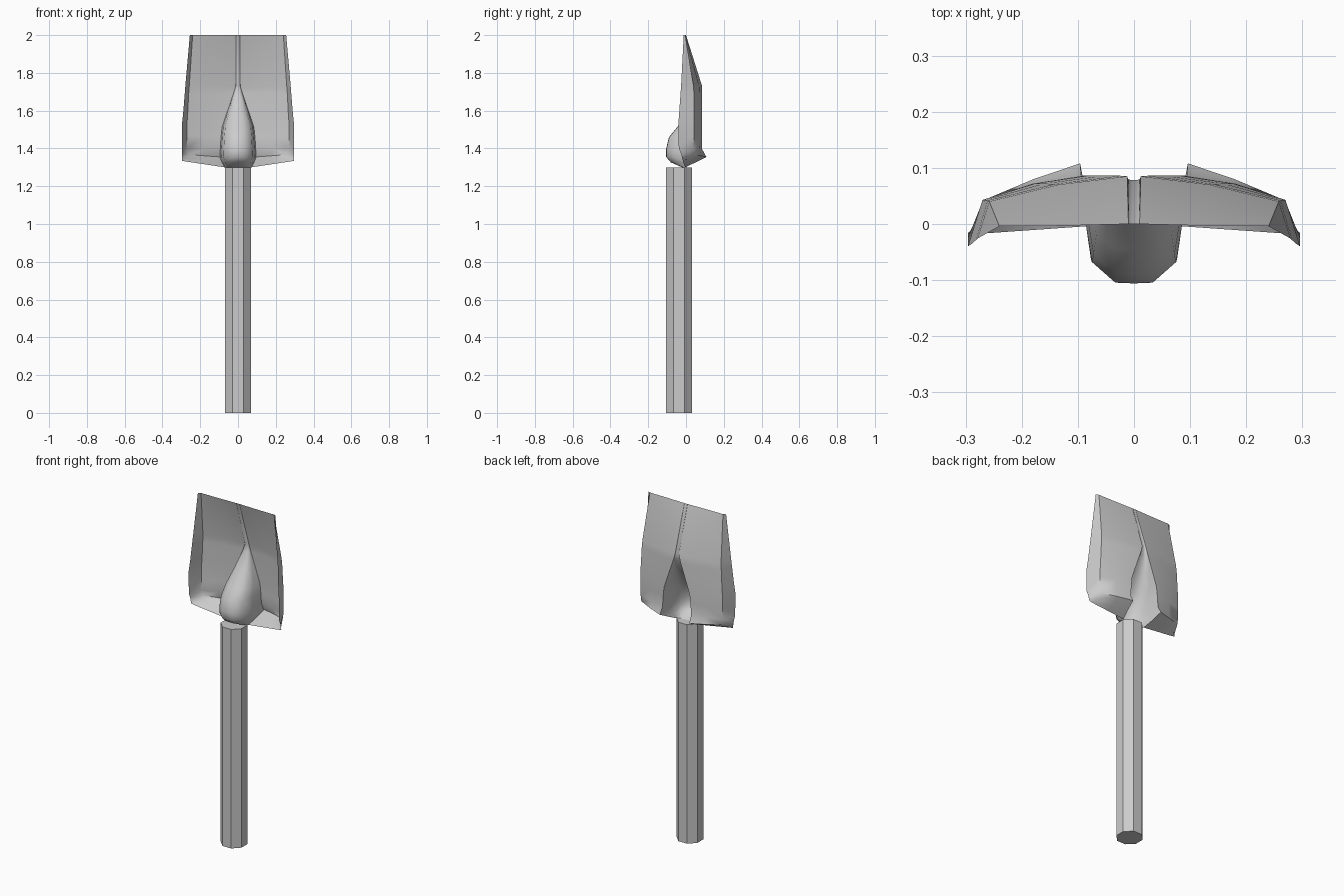
import bpy, bmesh, math


def finish(ob, angle):
    bpy.ops.object.select_all(action='DESELECT')
    ob.select_set(True)
    bpy.context.view_layer.objects.active = ob
    bpy.ops.object.shade_smooth_by_angle(angle=math.radians(angle))


# Handle: eight-sided shaft with flats facing front and sides
bpy.ops.mesh.primitive_cylinder_add(vertices=8, radius=0.0736, depth=1.3,
                                    location=(0, -0.037, 0.65),
                                    rotation=(0, 0, math.radians(22.5)))
handle = bpy.context.object
handle.name = "handle"
finish(handle, 30)

# Blade rows, right half: z inner, z outer, socket half width, socket front y,
# blade y beside socket, blade y halfway, side crease (x, y), side edge (x, y)
ROWS = [
    (2.000, 2.000, 0.010, 0.000, 0.000, -0.003, 0.240, -0.004, 0.255, -0.012),
    (1.730, 1.730, 0.012, 0.078, 0.085, 0.070, 0.258, 0.040, 0.279, -0.026),
    (1.690, 1.690, 0.024, 0.070, 0.086, 0.071, 0.261, 0.042, 0.282, -0.029),
    (1.600, 1.590, 0.055, 0.018, 0.086, 0.072, 0.266, 0.043, 0.290, -0.036),
    (1.515, 1.535, 0.084, -0.045, 0.086, 0.072, 0.270, 0.043, 0.296, -0.040),
    (1.460, 1.470, 0.090, -0.090, 0.086, 0.072, 0.270, 0.042, 0.296, -0.040),
    (1.395, 1.400, 0.094, -0.106, 0.086, 0.070, 0.270, 0.040, 0.296, -0.038),
    (1.355, 1.370, 0.096, -0.105, 0.108, 0.080, 0.262, 0.045, 0.296, -0.025),
    (1.326, 1.348, 0.085, -0.080, 0.050, 0.035, 0.266, 0.010, 0.296, -0.020),
    (1.300, 1.334, 0.070, -0.020, -0.003, -0.010, 0.270, -0.017, 0.296, -0.016),
]


def half_section(z_in, z_out, w, yc, yb, ym, cx, cy, ex, ey):
    depth = yb - yc
    pts = [(0, yc), (0.36 * w, yc + 0.01 * depth), (0.80 * w, yc + 0.2 * depth),
           (0.93 * w, yc + 0.6 * depth), (w, yb),
           ((w + cx) / 2, ym), (cx, cy), (ex, ey)]
    out = []
    for x, y in pts:
        t = max(0.0, (x - w) / (ex - w))
        out.append((x, y, z_in + (z_out - z_in) * t))
    return out


# Blade: pressed sheet with socket bulge, folded sides and turned foot rests
bm = bmesh.new()
grid = [[bm.verts.new(p) for p in half_section(*row)] for row in ROWS]
for a, b in zip(grid, grid[1:]):
    for i in range(len(a) - 1):
        bm.faces.new((a[i], b[i], b[i + 1], a[i + 1]))
mesh = bpy.data.meshes.new("blade")
bm.to_mesh(mesh)
bm.free()
blade = bpy.data.objects.new("blade", mesh)
bpy.context.collection.objects.link(blade)
finish(blade, 50)
mirror = blade.modifiers.new("mirror_half", 'MIRROR')
mirror.use_clip = True
mirror.merge_threshold = 0.001
